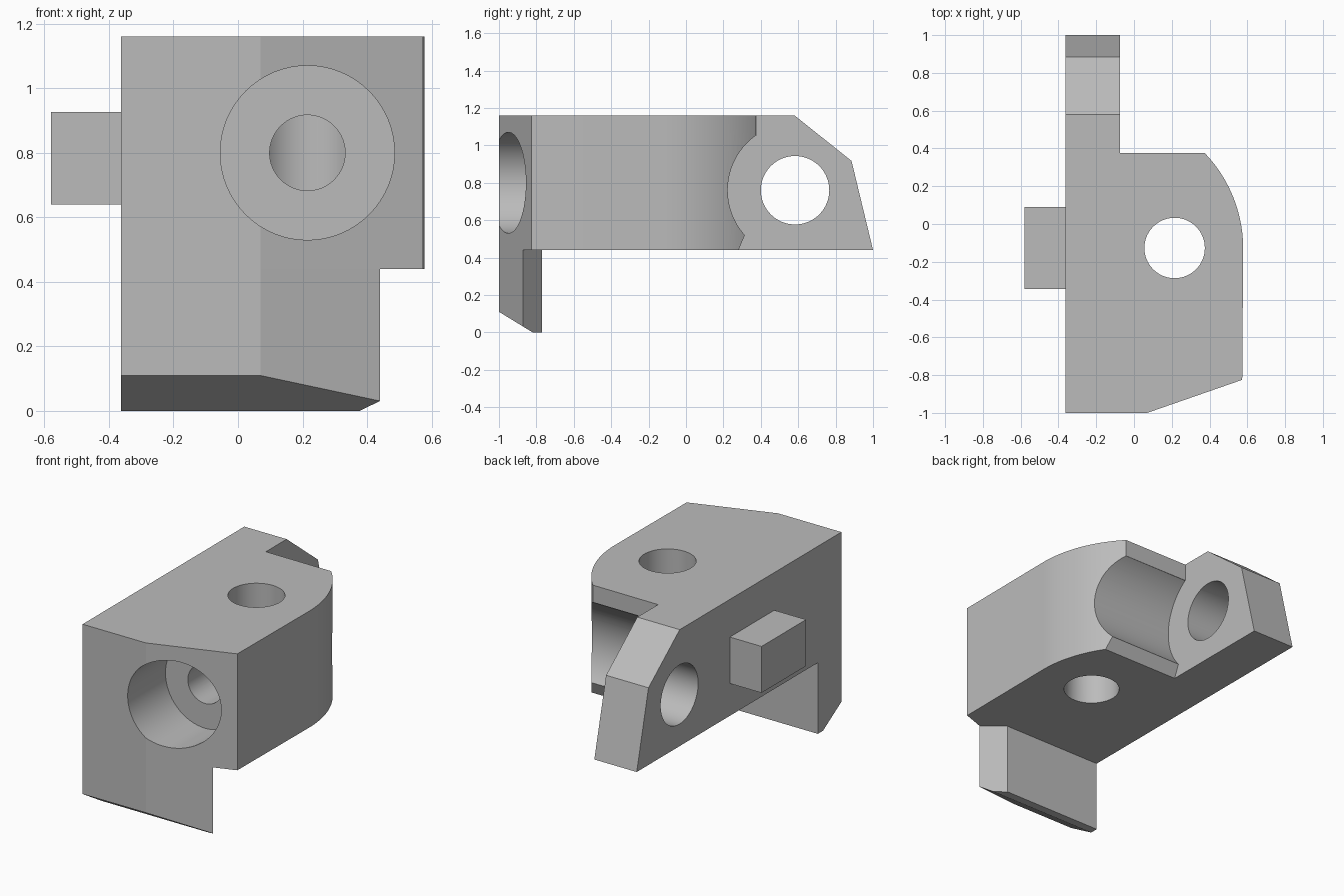
import bpy, bmesh, math
from mathutils import Vector

cube = bpy.data.objects.get("Cube")
if cube:
    bpy.data.objects.remove(cube, do_unlink=True)

grey = bpy.data.materials.new("plain_grey")
grey.use_nodes = True
colour = (0.5, 0.5, 0.5, 1)
grey.diffuse_color = colour
grey.node_tree.nodes["Principled BSDF"].inputs["Base Color"].default_value = colour

# Places a 2D profile point and a depth in space, by extrusion axis
PLACE = {
    "x": lambda p, d: Vector((d, p[0], p[1])),
    "y": lambda p, d: Vector((p[0], d, p[1])),
    "z": lambda p, d: Vector((p[0], p[1], d)),
}


def prism(name, profile, axis, start, end):
    """Extrude a closed profile along an axis."""
    bm = bmesh.new()
    place = PLACE[axis]
    face = bm.faces.new([bm.verts.new(place(p, start)) for p in profile])
    result = bmesh.ops.extrude_face_region(bm, geom=[face])
    move = place((0, 0), end - start)
    bmesh.ops.translate(bm, vec=move,
                        verts=[v for v in result["geom"] if isinstance(v, bmesh.types.BMVert)])
    bmesh.ops.recalc_face_normals(bm, faces=bm.faces)
    mesh = bpy.data.meshes.new(name)
    bm.to_mesh(mesh)
    bm.free()
    mesh.materials.append(grey)
    obj = bpy.data.objects.new(name, mesh)
    bpy.context.collection.objects.link(obj)
    return obj


def arc(centre, radius, a, b, steps):
    """Points on an arc between two angles in degrees."""
    angles = [math.radians(a + (b - a) * i / steps) for i in range(steps + 1)]
    return [(centre[0] + radius * math.cos(t), centre[1] + radius * math.sin(t)) for t in angles]


def circle(centre, radius):
    return arc(centre, radius, 0, 360, 64)[:-1]


def combine(target, tool, operation):
    """Apply a boolean and remove the tool."""
    tool.hide_render = True
    mod = target.modifiers.new("combine", "BOOLEAN")
    mod.operation, mod.solver, mod.object = operation, "EXACT", tool
    bpy.context.view_layer.objects.active = target
    bpy.ops.object.modifier_apply(modifier=mod.name)
    bpy.data.objects.remove(tool, do_unlink=True)


LEFT, ARM, BASE, TOP = -0.363, -0.073, 0.44, 1.16

# Main block with rounded corner and rear arm, from one plan outline
corner = arc((-0.152, -0.13), 0.73, 0, 43.8, 20)
plan = [(LEFT, -1), (0.07, -1), (0.573, -0.825)] + corner + [(ARM, 0.377), (ARM, 1), (LEFT, 1)]
body = prism("bracket_body", plan, "z", BASE, TOP)

# Front lip hanging below, with an angled end and chamfered foot
lip_plan = [(LEFT, -1), (0.07, -1), (0.44, -0.871), (0.313, -0.77), (LEFT, -0.77)]
lip = prism("front_lip", lip_plan, "z", 0, BASE)
combine(lip, prism("foot_cutter", [(-1.18, 0.22), (-0.82, 0), (-0.82, -0.1), (-1.18, -0.1)],
                   "x", -1, 1), "DIFFERENCE")
combine(body, lip, "UNION")

# Sloping end of the arm
combine(body, prism("arm_end_cutter", [(0.58, TOP), (0.885, 0.917), (1.0, BASE), (1.1, BASE - 0.1),
                                       (1.1, 1.3), (0.58, 1.3)], "x", -0.6, 0.2), "DIFFERENCE")

# Round clearance beside the arm
pivot = (0.583, 0.76)
clearance = arc(pivot, 0.36, 125.3, 221.8, 40) + [(0.272, 0.42), (0.7, 0.42), (0.7, 1.054)]
combine(body, prism("clearance_cutter", clearance, "x", ARM, 0.8), "DIFFERENCE")

# Holes: arm pivot, vertical bore, front counterbore and its pilot hole
for name, centre, radius, axis, start, end in [
    ("pivot_hole", pivot, 0.183, "x", -0.5, 0.1),
    ("vertical_bore", (0.215, -0.127), 0.16, "z", 0.3, 1.3),
    ("counterbore", (0.215, 0.8), 0.27, "y", -1.1, -0.63),
    ("pilot_hole", (0.215, 0.8), 0.117, "y", -0.7, -0.127),
]:
    combine(body, prism(name, circle(centre, radius), axis, start, end), "DIFFERENCE")

# Square peg on the side
peg = prism("side_peg", [(-0.345, 0.64), (0.09, 0.64), (0.09, 0.927), (-0.345, 0.927)],
            "x", -0.58, LEFT)

for obj in (body, peg):
    bpy.ops.object.select_all(action="DESELECT")
    obj.select_set(True)
    bpy.context.view_layer.objects.active = obj
    bpy.ops.object.shade_smooth_by_angle(angle=math.radians(15))
